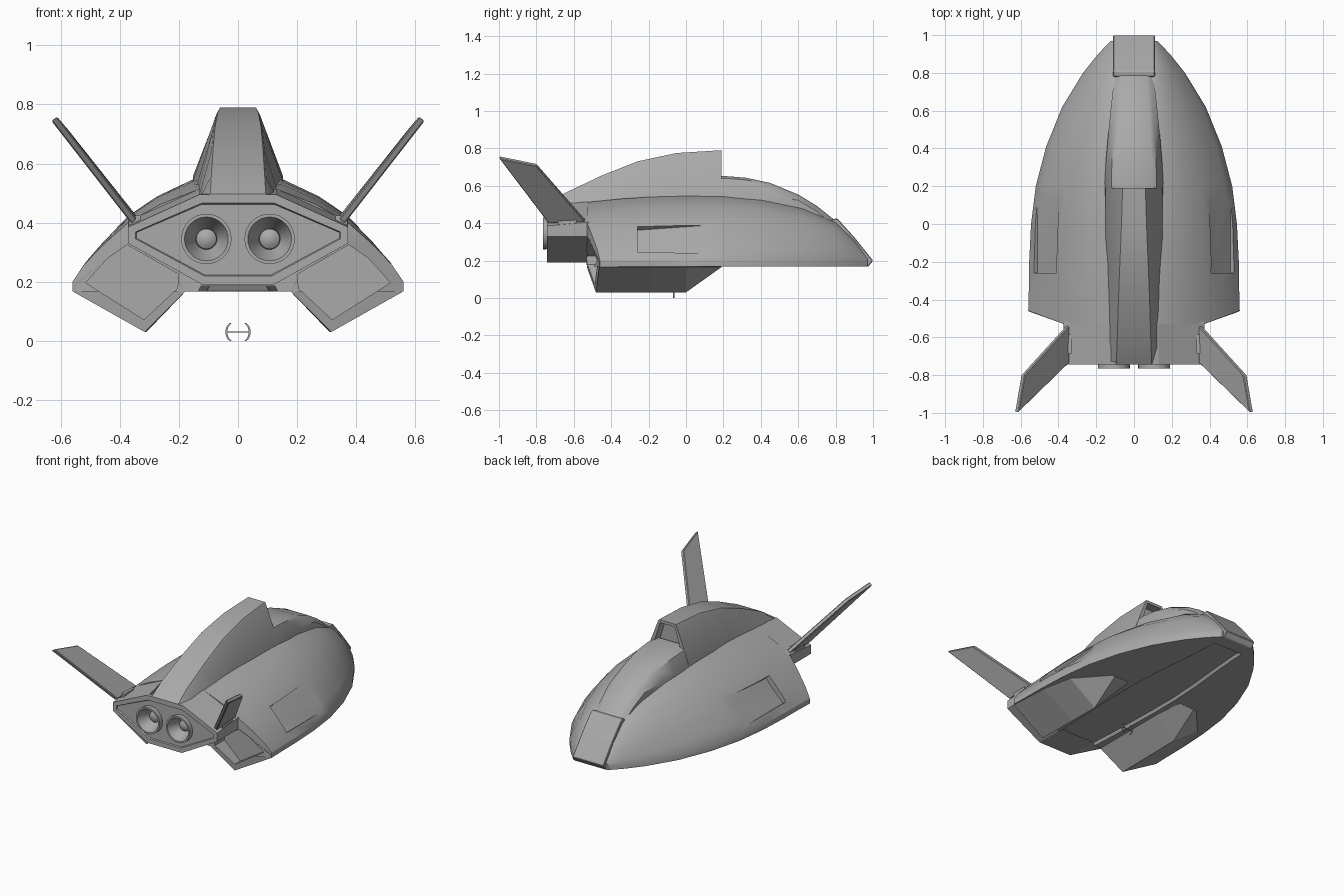
import bpy, bmesh, math
from mathutils import Vector

cube = bpy.data.objects.get("Cube")
if cube:
    bpy.data.objects.remove(cube)

grey = bpy.data.materials.new("hull_grey")
grey.use_nodes = True
COLOUR = (0.4, 0.4, 0.4, 1)
grey.diffuse_color = COLOUR
grey.node_tree.nodes["Principled BSDF"].inputs["Base Color"].default_value = COLOUR


def finish(name, bm):
    bmesh.ops.recalc_face_normals(bm, faces=bm.faces)
    mesh = bpy.data.meshes.new(name)
    bm.to_mesh(mesh)
    bm.free()
    mesh.materials.append(grey)
    ob = bpy.data.objects.new(name, mesh)
    bpy.context.collection.objects.link(ob)
    return ob


def loft(name, rings, columns=False, side=1):
    """Skin closed rings of points; caps are ngons, or quad strips across columns."""
    bm = bmesh.new()
    rows = [[bm.verts.new((side * x, y, z)) for x, y, z in r] for r in rings]
    n = len(rows[0])
    for a, b in zip(rows, rows[1:]):
        for i in range(n):
            j = (i + 1) % n
            bm.faces.new((a[i], a[j], b[j], b[i]))
    for r in (rows[0], rows[-1]):
        if columns:
            for i in range(n // 2 - 1):
                bm.faces.new((r[i], r[i + 1], r[n - 2 - i], r[n - 1 - i]))
        else:
            bm.faces.new(r)
    return finish(name, bm)


def select(ob):
    bpy.ops.object.select_all(action='DESELECT')
    ob.select_set(True)
    bpy.context.view_layer.objects.active = ob


def apply(ob, kind, **settings):
    select(ob)
    mod = ob.modifiers.new(kind.lower(), kind)
    for key, value in settings.items():
        setattr(mod, key, value)
    bpy.ops.object.modifier_apply(modifier=mod.name)


def cut(ob, cutter):
    apply(ob, 'BOOLEAN', object=cutter, operation='DIFFERENCE', solver='EXACT')


def smooth(ob, angle=30):
    select(ob)
    bpy.ops.object.shade_smooth_by_angle(angle=math.radians(angle))


def mirrored(half):
    """Complete a ring running from the +x top inward by reflecting it."""
    return half + [(-x, y, z) for x, y, z in reversed(half)]


def box(name, lo, hi, side=1):
    (x0, y0, z0), (x1, y1, z1) = lo, hi
    return loft(name, [[(x0, y, z0), (x1, y, z0), (x1, y, z1), (x0, y, z1)] for y in (y0, y1)], side=side)


# Main hull: station, half width, ridge half width, ridge height
STATIONS = [(-.53, .56, .135, .512), (-.35, .557, .145, .53), (-.2, .555, .15, .54),
            (0, .545, .155, .545), (.2, .52, .155, .542), (.41, .465, .143, .522),
            (.62, .38, .122, .478), (.8, .27, .108, .405), (.9, .19, .105, .31), (.97, .122, .1, .215)]
SHOULDER = [(0, 1), (.3, .84), (.55, .65), (.74, .42), (.905, .19), (1, 0)]
rings = []
for y, w, r, zr in STATIONS:
    top = [(r - .01, zr)] + [(r + u * (w - r), .2 + v * (zr - .2)) for u, v in SHOULDER]
    xs = [x for x, z in top]
    low = [(x, .185 if i == 0 else .167) for i, x in enumerate(xs)]

    def place(p):
        sweep = max(0, p[0] - .37) * .37 if y == -.53 else 0
        return (p[0], y + sweep, p[1])
    up = [place(p) for p in top]
    down = [place(p) for p in low]
    flip = lambda pts: [(-a, b, c) for a, b, c in pts]
    rings.append(flip(up[::-1]) + up + down[::-1] + flip(down))
hull = loft("hull", rings, columns=True)

# Engine block with a hexagonal, inset rear panel
core_rings = []
for y, zt, zs, shrink in ((-.743, .495, .385, 1), (-.53, .514, .405, 1), (-.4, .514, .4, .94)):
    half = [(.13, y, zt), (.372 * shrink, y, zs), (.372 * shrink, y, .33), (.12, y, .19)]
    core_rings.append(mirrored(half))
engine_block = loft("engine_block", core_rings)
bm = bmesh.new()
bm.from_mesh(engine_block.data)
rear = [f for f in bm.faces if f.normal.y < -.9 and f.calc_center_median().y < -.7]
bmesh.ops.inset_region(bm, faces=rear, thickness=.03)
bmesh.ops.inset_region(bm, faces=rear, thickness=.004, depth=-.008)
bm.to_mesh(engine_block.data)
bm.free()


def lathe(name, profile, x, z, steps=32):
    """Revolve (radius, y) points about a lengthwise axis."""
    bm = bmesh.new()
    verts = [bm.verts.new((x + r, y, z)) for r, y in profile]
    edges = [bm.edges.new(p) for p in zip(verts, verts[1:])]
    bmesh.ops.spin(bm, geom=verts + edges, cent=(x, 0, z), axis=(0, 1, 0),
                   angle=math.tau, steps=steps)
    bmesh.ops.remove_doubles(bm, verts=bm.verts, dist=.0001)
    return finish(name, bm)


for side, tag in ((1, "left"), (-1, "right")):
    # Exhaust nozzle
    x = side * .107
    bore = lathe("bore", [(0, -.8), (.08, -.8), (.08, -.66), (0, -.66)], x, .345)
    cut(engine_block, bore)
    bpy.data.objects.remove(bore)
    nozzle = lathe("nozzle_" + tag, [(.082, -.66), (.085, -.765), (.074, -.765), (.066, -.745),
                                     (.036, -.68), (.034, -.7), (.02, -.71), (0, -.713)], x, .345)
    smooth(nozzle, 40)

    # Wedge-shaped underside pod
    pod = loft("pod_" + tag, [
        [(.37, -.53, .34), (.555, -.464, .19), (.555, -.464, .165), (.315, -.482, .03), (.18, -.53, .165), (.2, -.533, .22)],
        [(.36, -.2, .28), (.54, -.2, .185), (.54, -.2, .165), (.313, -.2, .03), (.18, -.2, .165), (.2, -.2, .2)],
        [(.35, 0, .25), (.5, 0, .185), (.5, 0, .165), (.31, 0, .03), (.18, 0, .165), (.2, 0, .2)],
        [(.31, .19, .2), (.33, .19, .185), (.33, .19, .166), (.31, .19, .165), (.2, .19, .166), (.21, .19, .2)],
    ], side=side)
    mouth = [(.375, .325), (.44, .28), (.515, .197), (.318, .072), (.205, .178), (.2, .225)]
    cavity = loft("cavity", [[(px, y, pz) for px, pz in mouth] for y in (-.7, -.43)], side=side)
    cut(hull, cavity)
    cut(pod, cavity)
    bpy.data.objects.remove(cavity)

    # Recessed side scoop, deepest at its rear edge
    scoop = loft("scoop", [
        [(.51, -.26, .232), (.428, -.26, .312), (.39, -.26, .362), (.5, -.26, .48), (.65, -.26, .33)],
        [(.513, .16, .234), (.434, .16, .344), (.396, .16, .392), (.5, .16, .48), (.65, .16, .33)],
    ], side=side)
    cut(hull, scoop)
    bpy.data.objects.remove(scoop)

    # Swept tail fin with its root fairing
    bm = bmesh.new()
    outline = [(.352, -.54, .415), (.352, -.735, .405), (.622, -.998, .752), (.588, -.8, .712)]
    bm.faces.new([bm.verts.new((side * a, b, c)) for a, b, c in outline])
    fin = finish("tail_fin_" + tag, bm)
    apply(fin, 'SOLIDIFY', thickness=.024, offset=0)
    apply(fin, 'BEVEL', width=.004, segments=1)
    box("fin_root_" + tag, (.33, -.685, .385), (.37, -.585, .425), side)
smooth(hull)

# Dorsal fairing: station, base half width, top half width, top height
FAIRING = [(-.743, .128, .1, .497), (-.65, .134, .096, .56), (-.45, .143, .09, .655),
           (-.26, .15, .083, .73), (-.05, .155, .074, .775), (.19, .155, .066, .79)]
dorsal_fairing = loft("dorsal_fairing", [mirrored(
    [(t - .006, y, z), (t, y, z - .01), (b * .96 + t * .04, y, max(.485, z - .23)), (b, y, .48)])
    for y, b, t, z in FAIRING])
window = loft("window", [mirrored([(.052, y, .772), (.1, y, .62)]) for y in (.13, .3)])
cut(dorsal_fairing, window)
bpy.data.objects.remove(window)
smooth(dorsal_fairing)

# Canopy spine running down to the nose
SPINE = [(.15, .155, .12, .651), (.22, .155, .12, .651), (.32, .15, .117, .643), (.45, .139, .11, .615),
         (.6, .124, .1, .553), (.7, .113, .092, .492), (.79, .104, .086, .42)]
canopy_spine = loft("canopy_spine", [mirrored(
    [(t * .8, y, z), (t, y, z - .012), (b, y, min(z - .03, .54)), (b, y, .36)]) for y, b, t, z in SPINE])
smooth(canopy_spine)

# Sloped nose plate
PROFILE = [(.775, .36), (.78, .422), (.81, .425), (.9, .325), (1, .2), (.975, .167), (.88, .167)]
nose_plate = loft("nose_plate", [[(x, y, z) for y, z in PROFILE] for x in (-.11, .11)])
apply(nose_plate, 'BEVEL', width=.004, segments=1, limit_method='ANGLE')

# Small bracket hanging beneath the belly
box("bracket_bar", (-.036, -.07, .028), (.036, -.062, .032))
box("bracket_rod", (-.002, -.1, .028), (.002, 0, .032))
for side, tag in ((1, "left"), (-1, "right")):
    arc = []
    for i in range(9):
        a = math.radians(-50 + 100 * i / 8)
        arc.append((math.cos(a) * .04, math.sin(a) * .04 + .03))
    ring = [(x + .003, z) for x, z in arc] + [(x - .004, z) for x, z in reversed(arc)]
    loft("bracket_arc_" + tag, [[(x, y, max(0, z)) for x, z in ring] for y in (-.07, -.062)], side=side)
